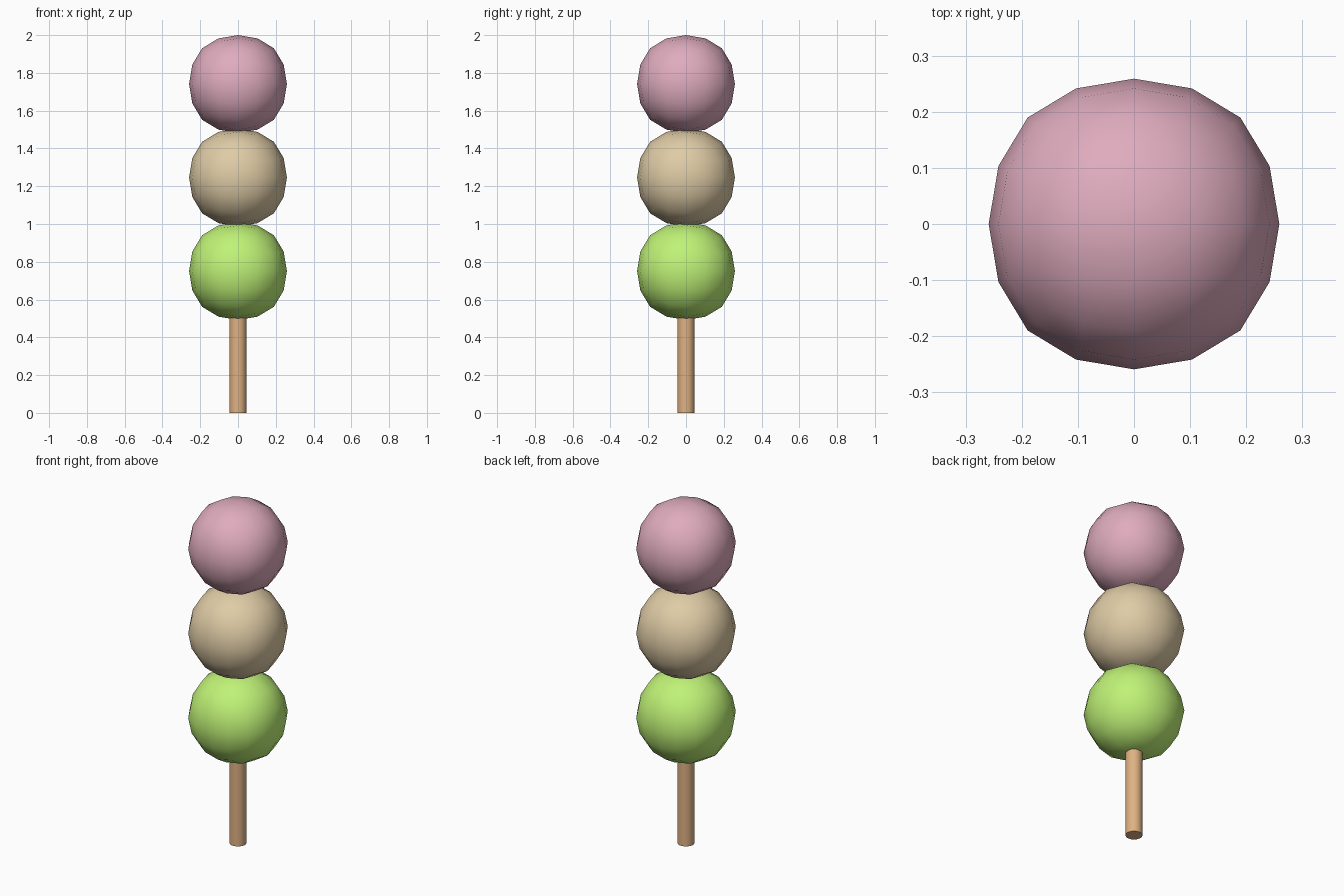
import bpy

if "Cube" in bpy.data.objects:
    bpy.data.objects.remove(bpy.data.objects["Cube"])

R = 0.259          # ball radius along its axes
STEP = 0.495       # distance between ball centres
FIRST = 0.751      # height of the lowest ball centre


def srgb(r, g, b):
    return tuple((c / 255) ** 2.2 for c in (r, g, b)) + (1.0,)


def paint(obj, name, colour):
    mat = bpy.data.materials.new(name)
    mat.diffuse_color = colour
    mat.use_nodes = True
    mat.node_tree.nodes["Principled BSDF"].inputs["Base Color"].default_value = mat.diffuse_color
    obj.data.materials.append(mat)


# Balls: cubes rounded by two subdivision levels, (0.878 = axis shrink)
def ball(name, z, colour):
    bpy.ops.mesh.primitive_cube_add(size=2 * R / 0.8785, location=(0, 0, z))
    obj = bpy.context.object
    obj.name = name
    mod = obj.modifiers.new("round", 'SUBSURF')
    mod.levels = mod.render_levels = 2
    mod.use_limit_surface = False
    bpy.ops.object.modifier_apply(modifier=mod.name)
    bpy.ops.object.shade_smooth()
    paint(obj, name + "_colour", colour)


balls = [("green_dumpling", (190, 242, 118)),
         ("cream_dumpling", (222, 202, 164)),
         ("pink_dumpling", (222, 170, 188))]
for i, (name, rgb) in enumerate(balls):
    ball(name, FIRST + i * STEP, srgb(*rgb))

# Stick: runs up through the balls
TOP = 1.75
bpy.ops.mesh.primitive_cylinder_add(vertices=32, radius=0.045, depth=TOP,
                                    location=(0, 0, TOP / 2))
stick = bpy.context.object
stick.name = "stick"
bpy.ops.object.shade_smooth_by_angle()
paint(stick, "wood", srgb(222, 176, 130))
